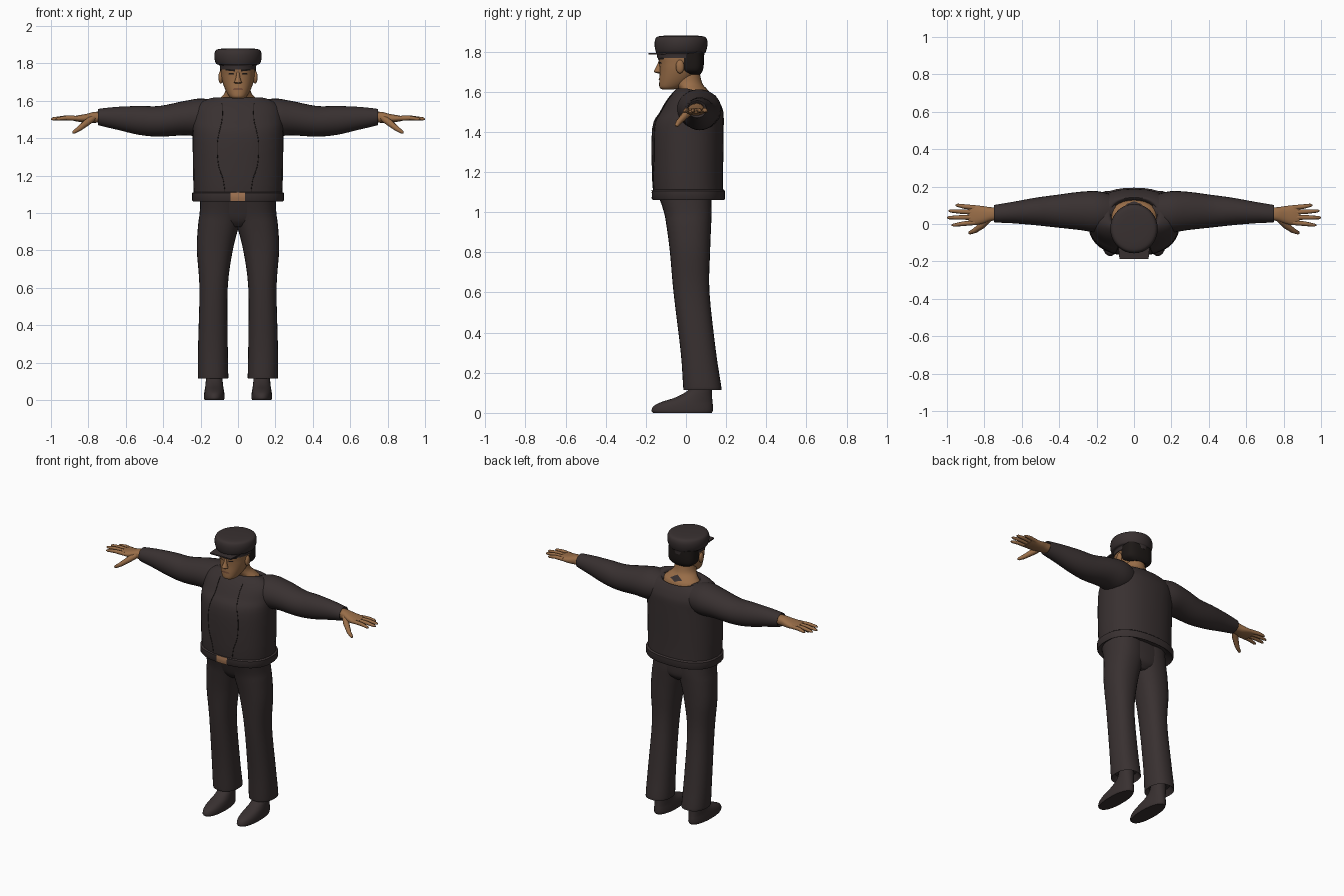
import bpy, bmesh, math
from mathutils import Vector
from mathutils.bvhtree import BVHTree

cube = bpy.data.objects.get("Cube")
if cube:
    bpy.data.objects.remove(cube)


def material(name, rgb):
    m = bpy.data.materials.new(name)
    m.use_nodes = True
    m.diffuse_color = (*rgb, 1)
    bsdf = m.node_tree.nodes["Principled BSDF"]
    bsdf.inputs["Base Color"].default_value = (*rgb, 1)
    bsdf.inputs["Roughness"].default_value = 0.8
    return m


CLOTH = material("dark cloth", (0.040, 0.030, 0.030))
SKIN = material("tan skin", (0.32, 0.155, 0.065))
HAIR = material("black hair", (0.012, 0.009, 0.008))
LIP = material("brown lips", (0.19, 0.08, 0.042))
BRASS = material("buckle tan", (0.34, 0.165, 0.08))


def finish(bm, name, mat):
    me = bpy.data.meshes.new(name)
    bm.to_mesh(me)
    bm.free()
    me.materials.append(mat)
    me.shade_smooth()
    me.set_sharp_from_angle(angle=math.radians(45))
    ob = bpy.data.objects.new(name, me)
    bpy.context.collection.objects.link(ob)
    return ob


def spline(rings, steps):
    """Catmull-Rom resampling of ring parameters."""
    out = []
    for i in range(len(rings) - 1):
        p = [rings[max(0, min(len(rings) - 1, i + k))] for k in (-1, 0, 1, 2)]
        for s in range(steps):
            t = s / steps
            out.append([b + 0.5 * t * (c - a + t * (2*a - 5*b + 4*c - d + t * (3*(b - c) + d - a)))
                        for a, b, c, d in zip(*p)])
    return out + [rings[-1]]


def loft(name, rings, mat, axis="z", steps=4, n=2.0, sides=28, warp=None):
    """Skin rounded rings (position, u0, u1, v0, v1) along the z or x axis."""
    bm = bmesh.new()
    loops = []
    for a, u0, u1, v0, v1 in spline(rings, steps):
        loop = []
        for k in range(sides):
            t = 2 * math.pi * k / sides
            c, s = math.cos(t), math.sin(t)
            u = (u0 + u1) / 2 + (u1 - u0) / 2 * math.copysign(abs(c) ** (2 / n), c)
            v = (v0 + v1) / 2 + (v1 - v0) / 2 * math.copysign(abs(s) ** (2 / n), s)
            co = Vector((u, v, a) if axis == "z" else (a, u, v))
            loop.append(bm.verts.new(warp(co) if warp else co))
        loops.append(loop)
    for lo, hi in zip(loops, loops[1:]):
        for k in range(sides):
            j = (k + 1) % sides
            bm.faces.new((lo[k], lo[j], hi[j], hi[k]))
    bm.faces.new(loops[0])
    bm.faces.new(loops[-1])
    bmesh.ops.recalc_face_normals(bm, faces=bm.faces)
    return finish(bm, name, mat)


def sym(rings):
    """Expand (z, half width, y0, y1) into centred rings."""
    return [(z, -w, w, y0, y1) for z, w, y0, y1 in rings]


def tube(name, points, radius, mat, radii=None):
    cu = bpy.data.curves.new(name, "CURVE")
    cu.dimensions = "3D"
    cu.bevel_depth, cu.bevel_resolution, cu.use_fill_caps = radius, 2, True
    sp = cu.splines.new("POLY")
    sp.points.add(len(points) - 1)
    sp.use_smooth = True
    for i, p in enumerate(points):
        sp.points[i].co = (*p, 1)
        sp.points[i].radius = radii[i] if radii else 1
    cu.materials.append(mat)
    ob = bpy.data.objects.new(name, cu)
    bpy.context.collection.objects.link(ob)


def ellipsoid(name, centre, size, mat):
    bm = bmesh.new()
    bmesh.ops.create_uvsphere(bm, u_segments=16, v_segments=10, radius=1)
    for v in bm.verts:
        v.co = Vector(centre) + v.co * Vector(size)
    return finish(bm, name, mat)


def surface(ob):
    me = ob.data
    return BVHTree.FromPolygons([v.co for v in me.vertices], [p.vertices for p in me.polygons])


def project(tree, p, q, axis, lift=0.003):
    """Drop a point on a surface, from the front or from above."""
    start, ray = (Vector((p, -1, q)), Vector((0, 1, 0))) if axis == "y" else (Vector((p, q, 3)), Vector((0, 0, -1)))
    hit = tree.ray_cast(start, ray)[0]
    return (hit if hit else start) - ray * lift


def patch(name, corners, tree, mat, axis="y", lift=0.003):
    """Thin painted patch that follows a surface."""
    bm = bmesh.new()
    a, b, c, d = [Vector(k) for k in corners]
    grid = [[bm.verts.new(project(tree, *a.lerp(b, i / 6).lerp(d.lerp(c, i / 6), j / 3), axis, lift))
             for j in range(4)] for i in range(7)]
    for i in range(6):
        for j in range(3):
            bm.faces.new((grid[i][j], grid[i + 1][j], grid[i + 1][j + 1], grid[i][j + 1]))
    return finish(bm, name, mat)


# Jacket body, neckline lower at the back
def drop_back(co):
    co.z -= 2 * max(0, co.z - 1.5) * max(0, co.y)
    return co


jacket = loft("jacket", sym([
    (1.09, .236, -.163, .186), (1.2, .24, -.17, .185), (1.42, .243, -.168, .188),
    (1.5, .243, -.13, .186), (1.56, .232, -.095, .172), (1.6, .195, -.062, .155),
    (1.617, .135, -.042, .142), (1.585, .12, -.03, .125)]), CLOTH, n=2.3, warp=drop_back)
jacket_tree = surface(jacket)

# Waistband with a hollow underside
band = loft("waistband", sym([
    (1.09, .2, -.145, .16), (1.062, .235, -.16, .185), (1.06, .24, -.165, .19),
    (1.068, .245, -.17, .194), (1.106, .245, -.17, .194), (1.113, .236, -.162, .186)]),
    CLOTH, steps=1, n=2.4, sides=40)
patch("buckle", [(-.04, 1.064), (.037, 1.064), (.037, 1.11), (-.04, 1.11)], surface(band), BRASS, lift=0.005)

# Neck and shoulders under the collar
neck = loft("neck", sym([
    (1.53, .132, -.04, .132), (1.585, .124, -.036, .124), (1.612, .098, -.036, .103),
    (1.645, .07, -.06, .08), (1.71, .062, -.07, .065)]), SKIN)
patch("collar_tab", [(-.045, .105), (0, .09), (.045, .105), (0, .122)], surface(neck), CLOTH, "z")

# Head and face
head = loft("head", sym([
    (1.612, .03, -.118, -.06), (1.622, .046, -.132, -.02), (1.655, .066, -.133, .03),
    (1.70, .083, -.131, .065), (1.74, .09, -.133, .08), (1.79, .09, -.138, .082),
    (1.83, .06, -.1, .06)]), SKIN, n=2.2)
face = surface(head)
loft("nose", sym([
    (1.692, .012, -.142, -.12), (1.697, .021, -.157, -.12), (1.706, .017, -.158, -.12),
    (1.73, .010, -.146, -.12), (1.755, .008, -.135, -.12)]), SKIN, sides=12)
loft("hair", sym([
    (1.685, .06, .0, .07), (1.705, .09, -.03, .083), (1.74, .096, -.04, .089),
    (1.80, .095, -.05, .088)]), HAIR, n=2.8)
patch("mouth", [(-.028, 1.658), (.028, 1.658), (.02, 1.669), (-.02, 1.669)], face, LIP)

for side, s in (("left", 1), ("right", -1)):
    patch(side + "_eyebrow", [(s*.016, 1.757), (s*.068, 1.762), (s*.066, 1.771), (s*.016, 1.766)], face, HAIR)
    patch(side + "_eye", [(s*.02, 1.739), (s*.052, 1.741), (s*.048, 1.747), (s*.024, 1.747)], face, HAIR)
    ellipsoid(side + "_ear", (s*.092, -.03, 1.725), (.013, .021, .034), SKIN)

# Cap with a flat visor
loft("cap", sym([
    (1.768, .097, -.143, .09), (1.79, .099, -.146, .092), (1.797, .116, -.15, .098),
    (1.825, .126, -.156, .106), (1.855, .125, -.155, .106), (1.874, .112, -.142, .092),
    (1.88, .07, -.1, .05)]), CLOTH, sides=36)
bm = bmesh.new()
bmesh.ops.create_cube(bm, size=1)
for v in bm.verts:
    wide = .078 if v.co.y < 0 else .085
    v.co = (math.copysign(wide, v.co.x), -.188 if v.co.y < 0 else -.1, 1.79 + v.co.z * .008)
finish(bm, "cap_visor", CLOTH)

# Hips joining the trouser legs
loft("hips", sym([(.925, .05, -.06, .09), (.96, .15, -.09, .122), (1.02, .198, -.113, .128),
                  (1.1, .2, -.14, .125)]), CLOTH, n=2.3)

for side, s in (("left", 1), ("right", -1)):
    # Front seam running down the jacket
    line = spline([(s*.085, 1.585), (s*.085, 1.5), (s*.11, 1.38), (s*.105, 1.26), (s*.08, 1.18), (s*.07, 1.115)], 5)
    tube(side + "_jacket_seam", [project(jacket_tree, x, z, "y", 0) for x, z in line], .002, HAIR)

    # Sleeve and its cuff opening
    sleeve = [(.10, -.02, .15, 1.43, 1.59), (.19, -.045, .175, 1.41, 1.612), (.29, -.032, .172, 1.415, 1.598),
              (.42, -.018, .155, 1.408, 1.572), (.53, -.006, .14, 1.418, 1.572), (.65, .004, .118, 1.446, 1.567),
              (.735, .008, .104, 1.466, 1.558), (.748, .012, .1, 1.472, 1.554), (.735, .025, .088, 1.485, 1.542)]
    loft(side + "_sleeve", [(s*x, *r) for x, *r in sleeve], CLOTH, axis="x")

    # Hand
    palm = [(.72, .022, .088, 1.484, 1.542), (.77, .015, .09, 1.482, 1.54), (.81, .002, .096, 1.482, 1.53),
            (.855, -.006, .1, 1.488, 1.522), (.885, .002, .098, 1.494, 1.516)]
    loft(side + "_palm", [(s*x, *r) for x, *r in palm], SKIN, axis="x", n=2.4)
    for finger, y0, y1, tip in (("index", .008, -.006, .975), ("middle", .036, .034, 1.0),
                                ("ring", .063, .07, .992), ("little", .087, .1, .955)):
        tube(f"{side}_{finger}_finger",
             [(s*.85, y0, 1.506), (s*(.86 + tip) / 2, (y0 + y1) / 2, 1.508), (s*(tip - .012), y1, 1.503),
              (s*tip, y1, 1.501)], .0135, SKIN, (1, .9, .65, .25))
    tube(side + "_thumb", [(s*.775, .03, 1.508), (s*.81, -.005, 1.482), (s*.85, -.035, 1.45),
                           (s*.878, -.047, 1.432), (s*.884, -.049, 1.428)], .019, SKIN, (1, 1, .75, .5, .2))

    # Trouser leg with flared hem
    leg = [(.15, .075, .19, .01, .15), (.122, .056, .208, -.01, .172), (.13, .052, .214, -.014, .176),
           (.3, .055, .213, -.026, .15), (.6, .055, .206, -.062, .117), (.8, .028, .22, -.08, .12),
           (.93, -.005, .214, -.097, .125), (1.0, -.025, .205, -.11, .128), (1.09, -.03, .2, -.14, .125)]
    mirrored = [(z, *sorted((s*a, s*b)), c, d) for z, a, b, c, d in leg]
    loft(side + "_trouser_leg", mirrored, CLOTH, n=2.3)

    # Shoe
    shoe = [(0, .052, -.165, .128), (.012, .055, -.172, .134), (.035, .054, -.16, .134), (.055, .051, -.12, .132),
            (.08, .047, -.045, .13), (.12, .044, .018, .128), (.17, .042, .03, .125)]
    loft(side + "_shoe", [(z, s*.127 - w, s*.127 + w, a, b) for z, w, a, b in shoe], CLOTH, n=2.2)
